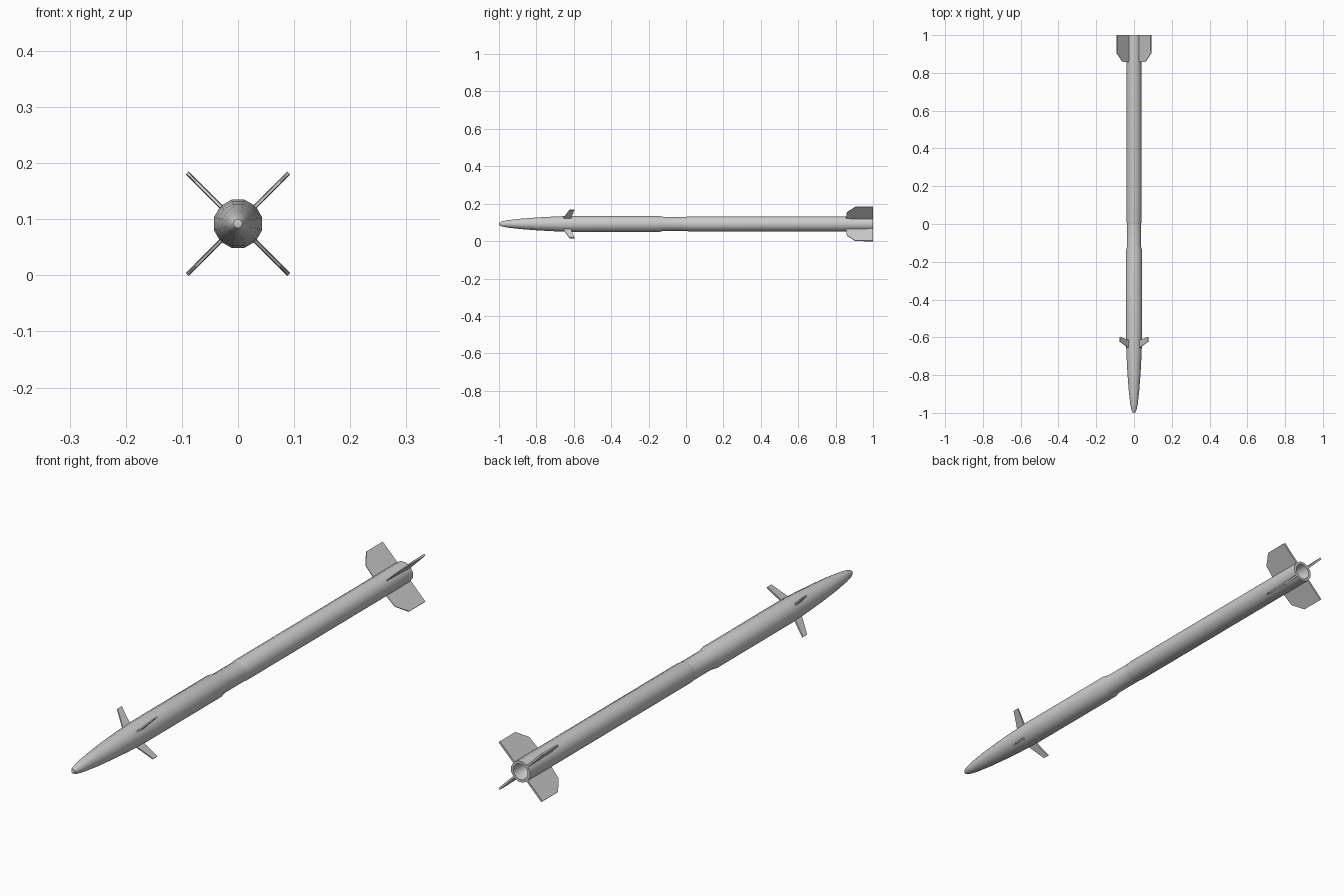
import bpy, bmesh, math

if "Cube" in bpy.data.objects:
    bpy.data.objects.remove(bpy.data.objects["Cube"])

AXIS_Z = 0.092
SIDES = 12


def finish(name, bm, angle):
    bmesh.ops.recalc_face_normals(bm, faces=bm.faces)
    mesh = bpy.data.meshes.new(name)
    bm.to_mesh(mesh)
    bm.free()
    obj = bpy.data.objects.new(name, mesh)
    bpy.context.collection.objects.link(obj)
    obj.location.z = AXIS_Z
    bpy.ops.object.select_all(action='DESELECT')
    obj.select_set(True)
    bpy.context.view_layer.objects.active = obj
    bpy.ops.object.shade_smooth_by_angle(angle=math.radians(angle))
    return obj


def lathe(name, profile):
    """Revolve (y, radius) points around the y axis; zero radius closes an end."""
    bm = bmesh.new()
    rings = []
    for y, r in profile:
        if r == 0:
            rings.append([bm.verts.new((0, y, 0))] * SIDES)
            continue
        angles = [2 * math.pi * (i + 0.5) / SIDES for i in range(SIDES)]
        rings.append([bm.verts.new((r * math.cos(a), y, r * math.sin(a))) for a in angles])
    for a, b in zip(rings, rings[1:]):
        for i in range(SIDES):
            j = (i + 1) % SIDES
            bm.faces.new(list(dict.fromkeys((a[i], a[j], b[j], b[i]))))
    return finish(name, bm, 35)


def fin(name, outline, thick, angle):
    """Flat blade from (y, radius, thickness factor) points, turned about the axis."""
    bm = bmesh.new()
    c, s = math.cos(angle), math.sin(angle)
    sides = []
    for sign in (-1, 1):
        ring = []
        for y, r, f in outline:
            t = sign * thick * f / 2
            ring.append(bm.verts.new((r * c - t * s, y, r * s + t * c)))
        sides.append(ring)
    n = len(outline)
    bm.faces.new(sides[0])
    bm.faces.new(sides[1])
    for i in range(n):
        j = (i + 1) % n
        bm.faces.new((sides[0][i], sides[0][j], sides[1][j], sides[1][i]))
    return finish(name, bm, 20)


# Forward section: rounded ogive nose, wide barrel and step to the neck
lathe("nose_and_front_body", [
    (-1.0, 0), (-0.997, 0.008), (-0.985, 0.014), (-0.95, 0.021),
    (-0.88, 0.029), (-0.79, 0.036), (-0.70, 0.041), (-0.61, 0.0445),
    (-0.145, 0.0445), (-0.12, 0.039), (0.0, 0.039)])

# Rear section: motor tube with a hollow nozzle
lathe("rear_body", [
    (0.0, 0.039), (0.012, 0.041), (1.0, 0.041), (1.0, 0.031),
    (0.93, 0.022), (0.90, 0)])

# Four tail fins and four swept control fins in an X layout
tail = [(0.855, 0.03, 0.3), (0.86, 0.088, 0.3), (0.905, 0.128, 0.6),
        (1.0, 0.128, 1), (1.0, 0.03, 1)]
canard = [(-0.665, 0.03, 0.6), (-0.655, 0.044, 0.6), (-0.622, 0.107, 0.6),
          (-0.597, 0.107, 0.6), (-0.615, 0.044, 1), (-0.618, 0.03, 1)]
for k in range(4):
    a = math.radians(45 + 90 * k)
    fin(f"tail_fin_{k + 1}", tail, 0.008, a)
    fin(f"control_fin_{k + 1}", canard, 0.008, a)
